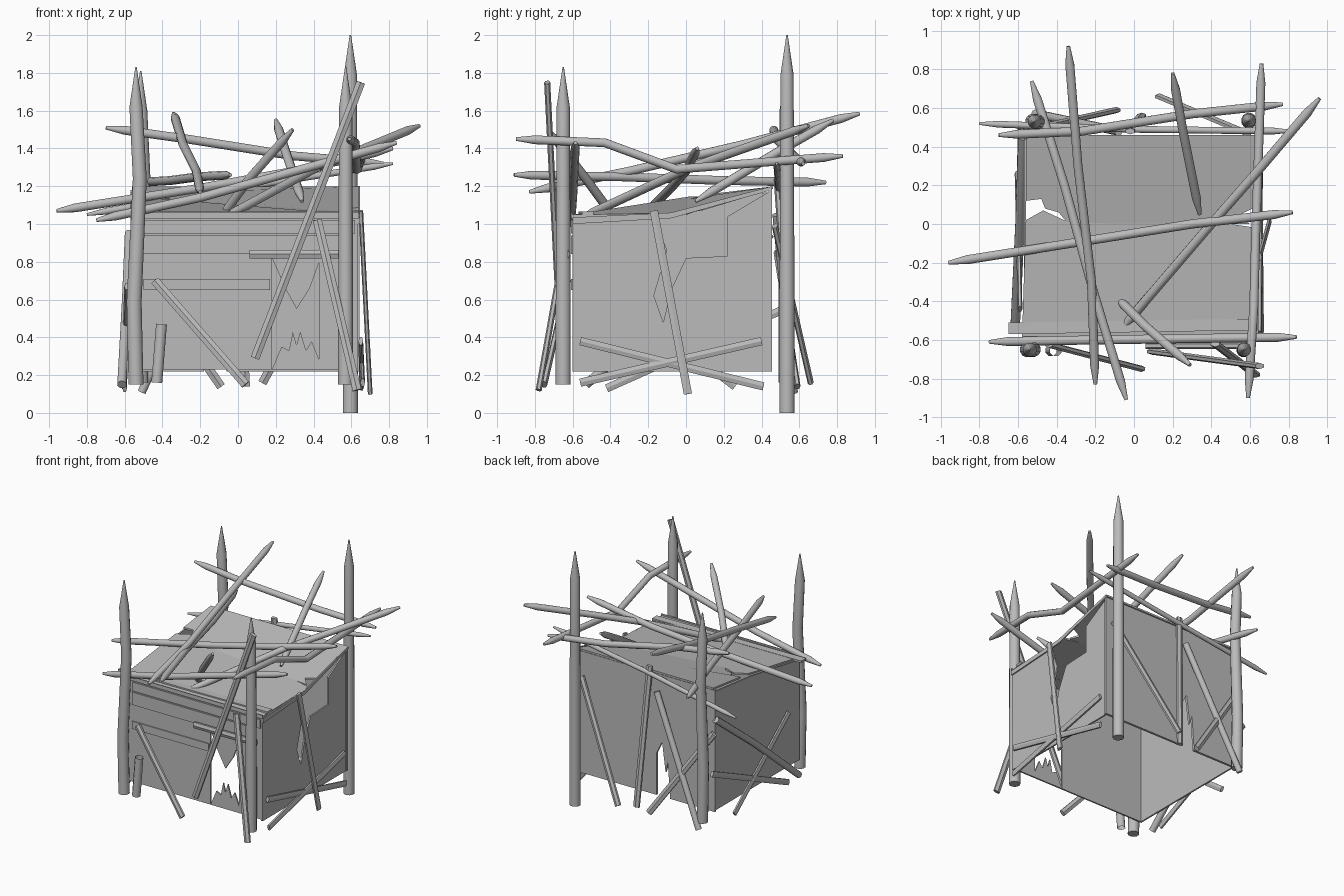
import bpy, bmesh, math
from mathutils import Vector

cube = bpy.data.objects.get("Cube")
if cube:
    bpy.data.objects.remove(cube, do_unlink=True)

mat = bpy.data.materials.new("weathered_grey")
mat.use_nodes = True
GREY = (0.5, 0.5, 0.5, 1)
mat.diffuse_color = GREY
mat.node_tree.nodes["Principled BSDF"].inputs["Base Color"].default_value = GREY


def finish(name, bm, smooth=False):
    bmesh.ops.recalc_face_normals(bm, faces=bm.faces)
    mesh = bpy.data.meshes.new(name)
    bm.to_mesh(mesh)
    bm.free()
    mesh.materials.append(mat)
    obj = bpy.data.objects.new(name, mesh)
    bpy.context.collection.objects.link(obj)
    if smooth:
        bpy.ops.object.select_all(action='DESELECT')
        obj.select_set(True)
        bpy.context.view_layer.objects.active = obj
        bpy.ops.object.shade_smooth_by_angle(angle=math.radians(50))


def sweep(name, path, radii, sides, flat=1.0, caps=True, smooth=True, thin=(0, 1, 0)):
    """Round or flattened bar along a path; thin is the flattened direction."""
    bm = bmesh.new()
    path = [Vector(p) for p in path]
    ref = Vector(thin)
    if abs((path[-1] - path[0]).normalized().dot(ref)) > 0.8:
        ref = Vector((0, 0, 1))
    rings = []
    for i, p in enumerate(path):
        t = (path[min(i + 1, len(path) - 1)] - path[max(i - 1, 0)]).normalized()
        u = t.cross(ref).normalized()
        v = t.cross(u) * flat
        ring = []
        for k in range(sides):
            a = math.tau * (k + 0.5) / sides
            ring.append(bm.verts.new(p + (u * math.cos(a) + v * math.sin(a)) * radii[i]))
        rings.append(ring)
    for a, b in zip(rings, rings[1:]):
        for k in range(sides):
            n = (k + 1) % sides
            bm.faces.new((a[k], a[n], b[n], b[k]))
    if caps:
        bm.faces.new(rings[0])
        bm.faces.new(rings[-1])
    finish(name, bm, smooth)


def pole(name, points, r=0.024):
    """Bent pole with both ends sharpened."""
    pts = [Vector(p) for p in points]
    a = pts[0] + (pts[1] - pts[0]).normalized() * 0.1
    b = pts[-1] + (pts[-2] - pts[-1]).normalized() * 0.1
    path = [pts[0], a] + pts[1:-1] + [b, pts[-1]]
    sweep(name, path, [r * 0.4] + [r] * (len(path) - 2) + [r * 0.4], 12)


def plate(name, points, to_3d, offset):
    """Flat outline given a thickness."""
    bm = bmesh.new()
    face = bm.faces.new([bm.verts.new(to_3d(*p)) for p in points])
    out = bmesh.ops.extrude_face_region(bm, geom=[face])
    moved = [g for g in out["geom"] if isinstance(g, bmesh.types.BMVert)]
    bmesh.ops.translate(bm, verts=moved, vec=Vector(offset))
    finish(name, bm)


# Sharpened corner posts
for name, x, y, z0, z1, bend in (
        ("front_left_fence_post", 0.57, -0.65, 0.15, 1.83, 0.0),
        ("front_right_fence_post", -0.54, -0.65, 0.15, 1.83, 0.02),
        ("back_left_fence_post", 0.595, 0.535, 0.0, 2.0, 0.0),
        ("back_right_fence_post", -0.515, 0.53, 0.16, 1.81, 0.015)):
    mid = (z0 + z1) / 2
    sweep(name, [(x, y, z0), (x - bend / 2, y, mid - 0.4), (x + bend, y, mid + 0.25),
                 (x, y, z1 - 0.21), (x, y, z1)], [0.041, 0.041, 0.038, 0.036, 0.004], 12)

# Broken walls
front = lambda x, z: (x, -0.6, z)
back = lambda x, z: (x, 0.455, z)
side = lambda y, z: (0.635, y, z)
plate("front_wall", [(-0.57, 0.23), (0.18, 0.23), (0.18, 0.82), (0.25, 0.66), (0.31, 0.55),
                     (0.38, 0.66), (0.43, 0.8), (0.43, 0.23), (0.635, 0.23), (0.635, 1.04),
                     (-0.57, 1.04)], front, (0, 0.012, 0))
plate("front_wall_splinters", [(0.18, 0.23), (0.43, 0.23), (0.43, 0.28), (0.39, 0.38),
                               (0.36, 0.33), (0.33, 0.43), (0.31, 0.36), (0.29, 0.43),
                               (0.27, 0.33), (0.23, 0.35)], front, (0, 0.012, 0))
plate("back_wall", [(-0.57, 0.22), (-0.18, 0.22), (-0.16, 0.5), (-0.14, 0.42), (-0.11, 0.65),
                    (-0.06, 0.55), (-0.06, 0.22), (0.642, 0.22), (0.642, 1.18),
                    (-0.57, 1.18)], back, (0, -0.018, 0))
plate("left_wall", [(-0.6, 0.22), (0.455, 0.22), (0.455, 1.18), (0.22, 1.04), (0.22, 0.83),
                    (0, 0.82), (-0.08, 0.65), (-0.12, 0.48), (-0.17, 0.62), (-0.1, 0.86),
                    (-0.17, 1.04), (-0.6, 1.01)], side, (-0.012, 0, 0))
plate("right_wall", [(-0.6, 0.23), (0.455, 0.23), (0.455, 1.17), (0, 1.12), (-0.6, 1.02)],
      lambda y, z: (-0.57, y, z), (0.012, 0, 0))


# Roof in two panels with ragged edges, meeting at a break that sags to the left
def roof(x, y):
    ridge = 1.09 - 0.07 * x
    rise = (1.185 - ridge) / 0.46 if y > 0 else (ridge - 1.035) / 0.6
    return (x, y, ridge + rise * y)


plate("front_roof_panel", [(-0.58, -0.6), (0.635, -0.6), (0.635, -0.02), (0.5, 0),
                           (-0.34, 0.01), (-0.47, 0.07), (-0.56, 0.02)],
      roof, (0, 0, 0.014))
plate("back_roof_panel", [(-0.56, 0.46), (0.635, 0.46), (0.635, 0.09), (0.55, 0.05),
                          (0.6, 0), (-0.34, 0), (-0.39, 0.06), (-0.46, 0.08),
                          (-0.48, 0.13), (-0.56, 0.12)],
      roof, (0, 0, 0.014))
plate("roof_front_board", [(-0.65, -0.57), (0.64, -0.55), (0.64, -0.49), (-0.65, -0.51)],
      lambda x, y: (x, y, 1.05), (0, 0, 0.016))
plate("left_eave_board", [(-0.6, 1.0), (-0.08, 1.03), (0.455, 1.18), (0.455, 1.2),
                          (-0.08, 1.06), (-0.6, 1.035)], side, (0.01, 0, 0))

# Horizontal boards on the front wall
for i, (x0, x1, z0, z1) in enumerate(((-0.57, 0.64, 1.03, 1.06), (-0.5, 0.62, 0.95, 1.02),
                                      (-0.5, 0.56, 0.84, 0.94), (-0.5, 0.17, 0.65, 0.71))):
    plate("front_board_%d" % (i + 1), [(x0, z0), (x1, z0), (x1, z1), (x0, z1)],
          front, (0, -0.008, 0))

# Sharpened poles thrown across the roof
pole("long_roof_pole", [(-0.34, 0.92, 1.585), (-0.29, 0.3, 1.42), (-0.22, -0.3, 1.28),
                        (-0.2, -0.83, 1.17)])
pole("level_roof_pole", [(-0.53, 0.74, 1.22), (-0.36, 0.2, 1.23), (-0.21, -0.35, 1.25),
                         (-0.04, -0.91, 1.26)])
pole("left_edge_pole", [(0.66, 0.83, 1.36), (0.63, -0.05, 1.29), (0.62, -0.43, 1.43),
                        (0.59, -0.9, 1.45)])
pole("diagonal_roof_pole", [(0.96, 0.65, 1.52), (0.62, 0.25, 1.38), (0.4, 0, 1.29),
                            (-0.08, -0.56, 1.03)])
pole("cross_roof_pole", [(-0.96, -0.2, 1.07), (-0.2, -0.08, 1.19), (0.3, 0, 1.28),
                         (0.82, 0.06, 1.4)])
pole("front_edge_pole", [(-0.75, -0.61, 1.02), (-0.2, -0.6, 1.14), (0.84, -0.585, 1.43)])
pole("back_edge_pole", [(-0.7, 0.46, 1.51), (-0.27, 0.48, 1.45), (0.3, 0.57, 1.36),
                        (0.77, 0.62, 1.32)])
pole("short_back_pole", [(0.2, 0.78, 1.55), (0.25, 0.5, 1.39), (0.34, 0.05, 1.12)])
pole("short_front_pole", [(-0.1, -0.37, 1.02), (0.06, -0.53, 1.24), (0.29, -0.73, 1.5)])
pole("thin_back_pole", [(-0.8, 0.52, 1.05), (0, 0.49, 1.19), (0.82, 0.48, 1.32)], 0.018)

# Leaning logs and hollow stump
sweep("right_leaning_log", [(-0.575, 0.45, 0.95), (-0.59, 0, 0.6), (-0.615, -0.53, 0.15)],
      [0.025] * 3, 12)
sweep("back_leaning_log", [(-0.08, 0.48, 1.05), (-0.51, 0.57, 0.11)], [0.023] * 2, 12)
sweep("hollow_stump", [(-0.43, -0.655, 0.16), (-0.405, -0.655, 0.47)], [0.031] * 2, 8,
      caps=False)

# Planks leaning on the front and back walls
for name, a, b in (
        ("front_long", (0.65, -0.735, 1.75), (0.09, -0.66, 0.29)),
        ("front_level", (0.06, -0.63, 0.84), (0.6, -0.63, 0.84)),
        ("front_diagonal", (-0.44, -0.625, 0.7), (0.04, -0.75, 0.15)),
        ("front_corner", (0.42, -0.62, 1.02), (0.63, -0.78, 0.12)),
        ("back_left", (0.585, 0.47, 0.99), (0.13, 0.66, 0.16)),
        ("back_upright", (-0.02, 0.48, 1.24), (0.04, 0.56, 0.14)),
        ("back_right", (-0.58, 0.48, 0.85), (-0.09, 0.59, 0.14))):
    sweep(name + "_plank", [a, b], [0.027] * 2, 6, 0.6, smooth=False)

# Planks leaning on the side walls
for name, a, b in (
        ("left_upright", (0.65, -0.17, 1.07), (0.7, 0.01, 0.1)),
        ("left_falling", (0.65, -0.56, 0.38), (0.655, 0.41, 0.14)),
        ("left_rising", (0.66, -0.56, 0.16), (0.65, 0.4, 0.38)),
        ("right_rising", (-0.605, 0.26, 0.14), (-0.59, -0.44, 0.67)),
        ("right_falling", (-0.59, 0.52, 0.55), (-0.6, -0.42, 0.13))):
    sweep(name + "_plank", [a, b], [0.025] * 2, 6, 0.5, smooth=False, thin=(1, 0, 0))
